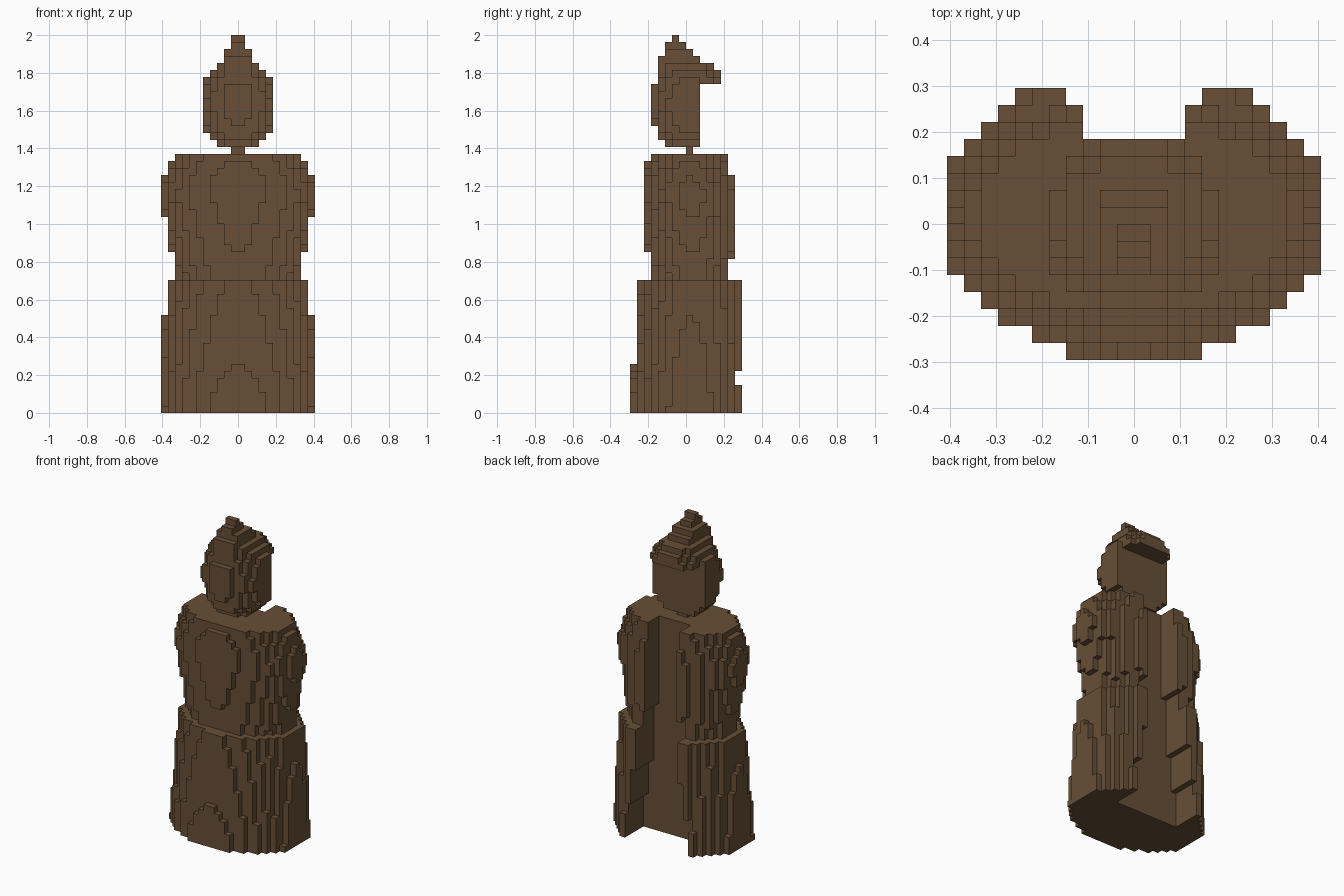
import bpy
import bmesh
import math
from mathutils import Vector

cube = bpy.data.objects.get("Cube")
if cube:
    bpy.data.objects.remove(cube, do_unlink=True)

U = 2 / 54  # edge of one block

brown = bpy.data.materials.new("brown")
brown.use_nodes = True
colour = (0.135, 0.078, 0.037, 1)
brown.diffuse_color = colour
brown.node_tree.nodes["Principled BSDF"].inputs["Base Color"].default_value = colour


def lerp(points, z):
    """Read a value from a list of (height, value) pairs."""
    for (z0, a), (z1, b) in zip(points, points[1:]):
        if z <= z1:
            return a + (b - a) * max(0, (z - z0) / (z1 - z0))
    return points[-1][1]


def ellipse_layer(k, rx, ry, cy):
    """Blocks of one elliptical layer, mirrored about x = 0."""
    cells = set()
    for j in range(-9, 9):
        t = (j + 0.5 - cy) / ry
        if abs(t) < 1:
            half = int(rx * math.sqrt(1 - t * t) + 0.5)
            cells |= {(i, j, k) for i in range(-half, half)}
    return cells


def stack(bottom, top, rx, ry, cy):
    cells = set()
    for k in range(bottom, top):
        z = k + 0.5
        cells |= ellipse_layer(k, lerp(rx, z), lerp(ry, z), lerp(cy, z))
    return cells


def slot_half(k):
    """Half width of the back slot, narrowing upward."""
    return 6 if k < 6 else 5 if k < 12 else 4 if k < 22 else 3


def cut_slot(cells):
    return {(i, j, k) for i, j, k in cells
            if j < 3 or abs(i + 0.5) > slot_half(k)}


def build(name, cells):
    """Skin the blocks with their exposed faces and merge the flat areas."""
    bm = bmesh.new()
    corners = {}

    def vert(p):
        key = tuple(round(c) for c in p)
        if key not in corners:
            corners[key] = bm.verts.new(Vector(key) * U)
        return corners[key]

    for c in cells:
        for axis in range(3):
            for s in (-1, 1):
                n = Vector((0, 0, 0))
                n[axis] = s
                if tuple(int(a + b) for a, b in zip(c, n)) in cells:
                    continue
                a = Vector((0, 0, 0))
                a[(axis + 1) % 3] = 1
                b = n.cross(a)
                mid = Vector(c) + Vector((0.5, 0.5, 0.5)) + n / 2
                ring = (-a - b, a - b, a + b, b - a)
                bm.faces.new([vert(mid + r / 2) for r in ring])
    bmesh.ops.dissolve_limit(bm, angle_limit=0.01, verts=bm.verts, edges=bm.edges)
    bmesh.ops.triangulate(bm, faces=[f for f in bm.faces if len(f.verts) > 4])
    mesh = bpy.data.meshes.new(name)
    bm.to_mesh(mesh)
    bm.free()
    mesh.materials.append(brown)
    bpy.context.collection.objects.link(bpy.data.objects.new(name, mesh))


# Flared skirt with a slot up the back, drifting backward as it rises
skirt = stack(0, 19,
              [(0, 11.35), (14, 10.5), (19, 10.2)],
              [(0, 8.6), (3.5, 8.5), (6.5, 8.15), (12, 7.95), (19, 7.65)],
              [(0, 0.6), (6, 0.6), (19, 1.1)])
build("skirt", cut_slot(skirt))

# Torso with bulging shoulders
torso = stack(19, 37,
              [(19, 9.0), (23, 9.5), (28, 10.5), (31, 11.2), (34, 10.5), (36, 9.5), (37, 9.2)],
              [(19, 5.9), (23, 6.4), (28, 6.5), (32, 6.5), (34, 6.35), (36, 6.02), (37, 5.9)],
              [(19, 1.0), (23, 0.9), (34, 0.5)])
build("torso", cut_slot(torso))

# Neck
build("neck", {(i, 0, 37) for i in (-1, 0)})

# Head, flat at the back
head = stack(38, 47,
             [(38.5, 3.4), (39.5, 4.3), (40.5, 4.9), (44, 5.5), (47, 5.2)],
             [(38.5, 3.4), (39.5, 4.6), (40.5, 5.0), (41.5, 5.2), (44, 5.6), (47, 5.2)],
             [(38, 0.5), (47, 0.5)])
build("head", {c for c in head if c[1] < 2})

# Peaked hat: half width, front and back of each layer
hat = set()
for n, (rx, front, back) in enumerate([(4.9, -4, 5), (4.3, -4, 5), (3.3, -4, 4), (2.4, -4, 2),
                                       (2.2, -3, 1), (1.3, -3, 0), (1.2, -2, -1)]):
    hat |= ellipse_layer(47 + n, rx, (back - front) / 2 + 0.25, (front + back) / 2)
build("hat", hat)
